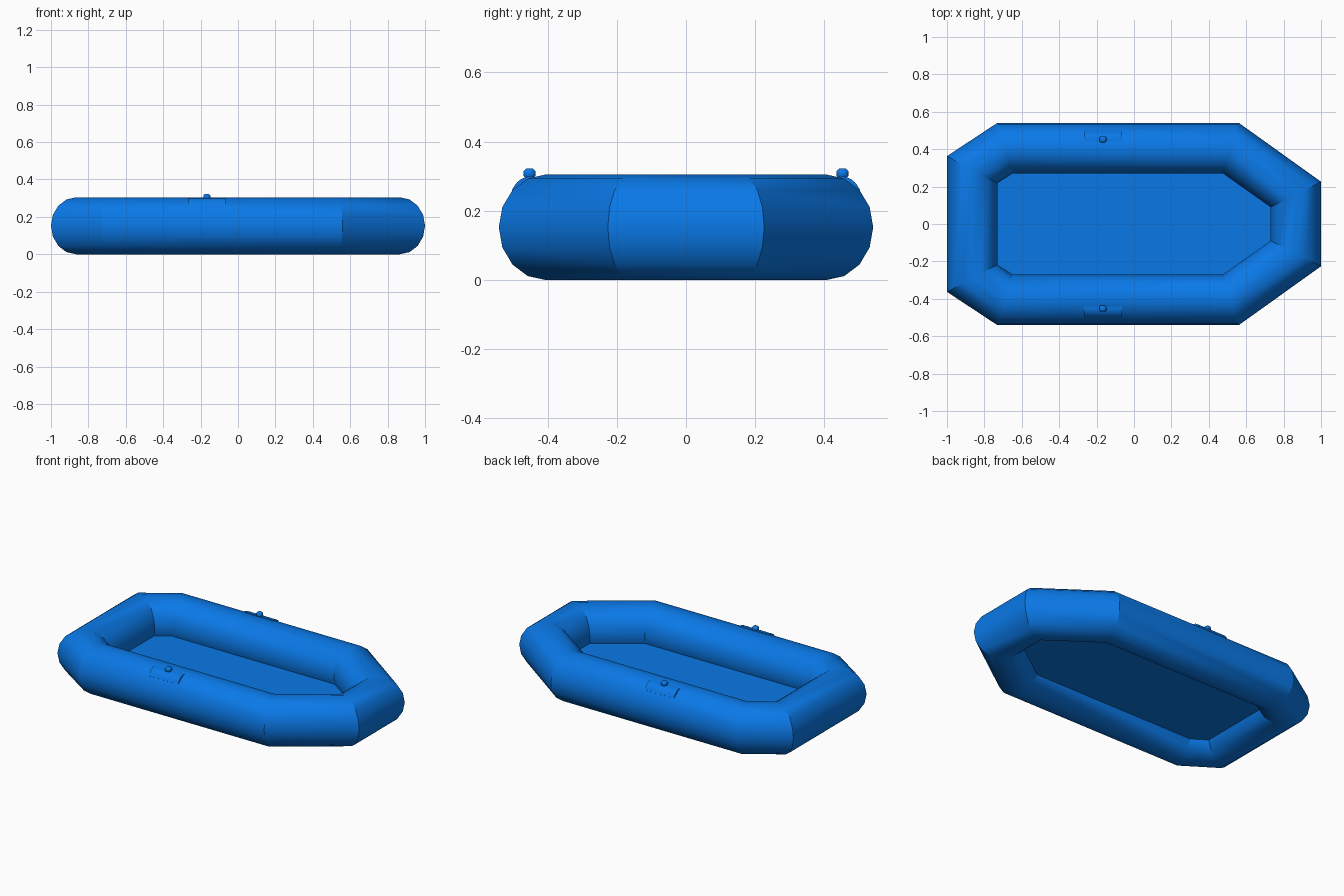
import bpy, bmesh, math
from mathutils import Vector

if "Cube" in bpy.data.objects:
    bpy.data.objects.remove(bpy.data.objects["Cube"])

blue = bpy.data.materials.new("raft blue")
blue.diffuse_color = (0.003, 0.19, 0.8, 1)
blue.use_nodes = True
blue.node_tree.nodes["Principled BSDF"].inputs["Base Color"].default_value = blue.diffuse_color

SIDES, R, H = 16, 0.135, 0.1525
FLOOR_TOP, FLOOR_BOTTOM = 0.106, 0.09


def finish(name, bm, sharp=26):
    """Turn a bmesh into a smooth object with sharp edges kept."""
    bmesh.ops.recalc_face_normals(bm, faces=bm.faces[:])
    for f in bm.faces:
        f.smooth = True
    for e in bm.edges:
        e.smooth = e.calc_face_angle(0) < math.radians(sharp)
    me = bpy.data.meshes.new(name)
    bm.to_mesh(me)
    bm.free()
    me.materials.append(blue)
    ob = bpy.data.objects.new(name, me)
    bpy.context.collection.objects.link(ob)
    return ob


def mirrored(half):
    return [Vector(p) for p in half] + [Vector((x, -y)) for x, y in reversed(half)]


# Outer and inner outlines of the mitred tube
outer = mirrored([(-1, 0.363), (-0.73, 0.541), (0.56, 0.541), (1, 0.226)])
inner = mirrored([(-0.73, 0.217), (-0.65, 0.27), (0.476, 0.27), (0.73, 0.09)])

# Inflated tube: one elliptical ring at every mitre, joined in a loop
bm = bmesh.new()
rings = []
for o, i in zip(outer, inner):
    ring = []
    for k in range(SIDES):
        a = 2 * math.pi * k / SIDES
        p = (o + i) / 2 + (o - i) / 2 * math.cos(a)
        ring.append(bm.verts.new((p.x, p.y, H + H * math.sin(a))))
    rings.append(ring)
for n, a in enumerate(rings):
    b = rings[(n + 1) % len(rings)]
    for k in range(SIDES):
        m = (k + 1) % SIDES
        bm.faces.new((a[k], a[m], b[m], b[k]))
finish("inflated_tube", bm)

# Floor sheet low inside the tube, its rim tucked into the tube wall
bm = bmesh.new()
rim = [i.lerp(o, 0.05) for o, i in zip(outer, inner)]
face = bm.faces.new([bm.verts.new((p.x, p.y, FLOOR_BOTTOM)) for p in rim])
top = bmesh.ops.extrude_face_region(bm, geom=[face])["geom"]
bmesh.ops.translate(bm, verts=[v for v in top if isinstance(v, bmesh.types.BMVert)],
                    vec=(0, 0, FLOOR_TOP - FLOOR_BOTTOM))
finish("floor", bm)

for side, s in (("left", 1), ("right", -1)):
    # Curved patch bulging from the top outside of the tube
    bm = bmesh.new()
    rows = []
    for k in range(7):
        a = math.radians(75 - 31 * k / 6)
        bulge = 0.001 + 0.007 * math.sin(math.pi * k / 6)
        rows.append([bm.verts.new((x, s * (0.4055 + (R + d) * math.cos(a)),
                                   H + (H + d) * math.sin(a)))
                     for x, d in ((-0.268, -0.01), (-0.268, bulge),
                                  (-0.064, bulge), (-0.064, -0.01))])
    for a, b in zip(rows, rows[1:]):
        for k in range(4):
            m = (k + 1) % 4
            bm.faces.new((a[k], a[m], b[m], b[k]))
    bm.faces.new(rows[0])
    bm.faces.new(rows[-1])
    finish(side + "_oarlock_patch", bm)

    # Small bevelled oarlock knob
    bm = bmesh.new()
    bmesh.ops.create_cube(bm, size=1)
    for v in bm.verts:
        v.co = Vector((-0.166 + v.co.x * 0.036, s * 0.452 + v.co.y * 0.034,
                       0.308 + v.co.z * 0.03))
    bmesh.ops.bevel(bm, geom=bm.edges[:], offset=0.008, segments=1,
                    profile=0.5, affect='EDGES')
    finish(side + "_oarlock_knob", bm, 50)
